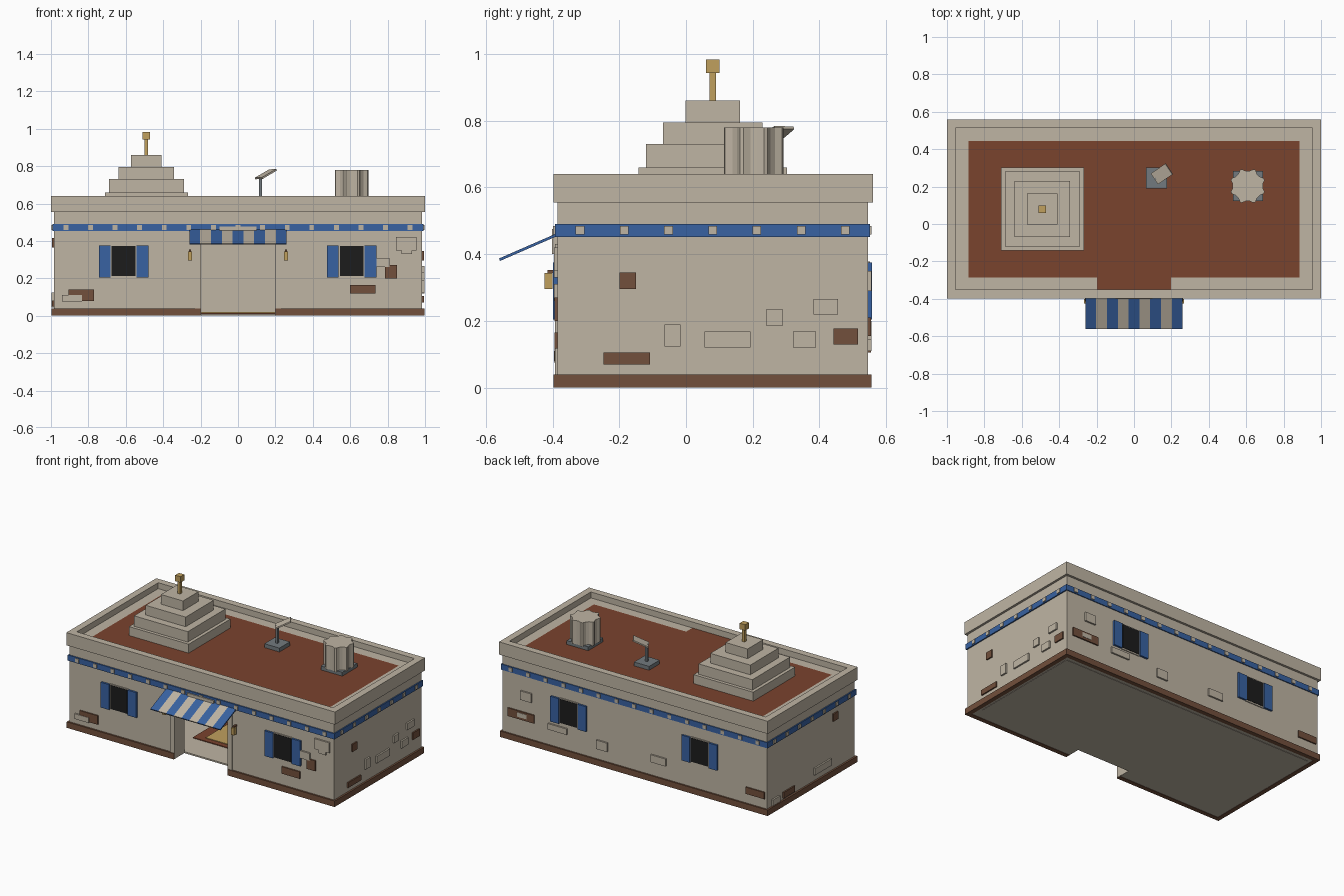
import bpy, bmesh, math
from mathutils import Matrix, Vector

if "Cube" in bpy.data.objects:
    bpy.data.objects.remove(bpy.data.objects["Cube"])

def mat(name, r, g, b):
    m = bpy.data.materials.new(name)
    m.diffuse_color = (r, g, b, 1)
    m.use_nodes = True
    m.node_tree.nodes["Principled BSDF"].inputs["Base Color"].default_value = m.diffuse_color
    return m

STONE = mat("sand_stone", .52, .46, .37)
RUST = mat("rust_roof", .195, .056, .027)
BROWN = mat("brown_brick", .17, .08, .045)
BLUE = mat("blue_paint", .04, .122, .36)
BLACK = mat("dark_glass", .012, .012, .012)
GOLD = mat("gold", .53, .35, .11)
GREY = mat("slate_grey", .17, .195, .21)

def finish(name, bm, material):
    bmesh.ops.recalc_face_normals(bm, faces=bm.faces)
    me = bpy.data.meshes.new(name)
    bm.to_mesh(me)
    bm.free()
    me.materials.append(material)
    ob = bpy.data.objects.new(name, me)
    bpy.context.collection.objects.link(ob)
    return ob

def box(name, x, y, z, material, rot=None):
    """Box from (min, max) ranges, optionally turned about its centre."""
    size = [r[1] - r[0] for r in (x, y, z)]
    mid = Vector([(r[0] + r[1]) / 2 for r in (x, y, z)])
    bm = bmesh.new()
    m = Matrix.Translation(mid) @ (rot or Matrix()) @ Matrix.Diagonal((*size, 1))
    bmesh.ops.create_cube(bm, size=1, matrix=m)
    return finish(name, bm, material)

def cbox(name, c, s, material, rot=None):
    return box(name, *[(c[i] - s[i] / 2, c[i] + s[i] / 2) for i in range(3)], material, rot)

def ring(name, hx, y0, y1, t, z0, z1, material, door=0):
    """Rectangular wall ring; door is the half width of a front opening."""
    def loop(d):
        x, a, b = hx - d, y0 + d, y1 - d
        pts = [(x, a), (x, b), (-x, b), (-x, a)]
        return [(door, a)] + pts + [(-door, a)] if door else pts
    bm = bmesh.new()
    o, i = [[bm.verts.new((*p, z0)) for p in loop(d)] for d in (0, t)]
    n = len(o)
    faces = [bm.faces.new((o[k], o[(k + 1) % n], i[(k + 1) % n], i[k]))
             for k in range(n - 1 if door else n)]
    up = bmesh.ops.extrude_face_region(bm, geom=faces, use_keep_orig=True)["geom"]
    for v in up:
        if isinstance(v, bmesh.types.BMVert):
            v.co.z = z1
    return finish(name, bm, material)

X, F, B, MID = .985, -.385, .545, .08   # wall half width, front, back, centre in y

# Shell
ring("walls", X, F, B, .1, .002, .6, STONE, door=.198)
box("lintel", (-.21, .21), (F, F + .1), (.43, .598), STONE)
ring("plinth", .997, -.397, .556, .03, 0, .04, BROWN, door=.2)
box("floor", (-.95, .95), (F + .1, .5), (0, .01), STONE)
box("roof", (-.96, .96), (-.36, .52), (.57, .6), RUST)
ring("parapet", 1, -.397, .56, .046, .555, .64, STONE)
ring("blue_band", .993, -.393, .551, .03, .452, .49, BLUE)
box("rug_border", (-.27, .27), (-.095, .255), (.009, .015), RUST)
box("rug_centre", (-.2, .2), (-.06, .22), (.014, .019), GOLD)

# Square studs on the band
for k in range(15):
    for y in (-.393, .551):
        cbox("band_stud", ((k - 7) * .1315, y, .472), (.026, .01, .025), STONE)
for k in range(7):
    for x in (-.993, .993):
        cbox("band_stud", (x, MID + (k - 3) * .1325, .472), (.01, .026, .025), STONE)

# Door frame, lanterns and sign plate
for s in (-1, 1):
    box("door_frame", sorted((s * .197, s * .23)), (F - .007, F + .05), (.003, .43), STONE)
    cbox("lantern", (s * .257, -.412, .32), (.022, .024, .048), GOLD)
    cbox("lantern_bracket", (s * .257, -.4, .348), (.012, .03, .01), BROWN)
box("door_plate", (-.1, .1), (-.401, F), (.4, .476), STONE)

# Striped awning
tilt = Matrix.Rotation(math.atan2(.074, .17), 4, 'X')
w = .52 / 9
for k in range(9):
    cbox("awning_stripe", ((k - 4) * w, -.475, .42), (w, .183, .008), STONE if k % 2 else BLUE, tilt)

# Windows with shutters, front and back
for x, y, d in ((-.612, F, -1), (.608, F, -1), (-.488, B, 1), (.488, B, 1)):
    cbox("window_frame", (x, y, .29), (.138, .012, .176), STONE)
    cbox("window_pane", (x, y + d * .004, .292), (.126, .009, .16), BLACK)
    for s in (-1, 1):
        cbox("shutter", (x + s * .101, y + d * .004, .29), (.063, .018, .17), BLUE)

# Exposed bricks: (u min, u max, z min, z max, material) on each side
S, R = STONE, BROWN
front = [(-.905, -.77, .08, .14, R), (-.94, -.835, .075, .11, S), (.6, .735, .118, .165, R),
         (.785, .85, .2, .27, R), (.735, .81, .26, .31, S), (.845, .955, .35, .42, S),
         (.875, .93, .33, .35, S)]
back = [(.765, .845, .29, .35, S), (.745, .94, .155, .21, R), (.8, .87, .17, .2, S),
        (.5, .64, .145, .185, S), (.2, .28, .11, .17, S), (-.235, -.125, .13, .18, S),
        (-.97, -.83, .105, .15, R)]
right = [(-.2, -.15, .295, .345, R), (-.247, -.108, .07, .105, R), (.442, .515, .13, .177, R),
         (-.064, -.016, .124, .19, S), (.056, .194, .12, .168, S), (.24, .29, .186, .235, S),
         (.32, .39, .12, .168, S), (.382, .455, .22, .265, S)]
left = [(-.2, -.15, .365, .415, R), (-.13, .05, .08, .125, S), (.26, .38, .05, .09, R),
        (.42, .5, .045, .085, S)]
for rows, y in ((front, F), (back, B)):
    for a, b, c, d, m in rows:
        t = .009 if m is R else .011
        box("wall_brick", (a, b), (y - t, y + t), (c, d), m)
for rows, x in ((right, X), (left, -X)):
    for a, b, c, d, m in rows:
        t = .009 if m is R else .011
        box("wall_brick", (x - t, x + t), (a, b), (c, d), m)

# Stepped roof pyramid with finial
for h, z0, z1 in ((.222, .598, .66), (.2, .66, .73), (.149, .73, .795), (.082, .795, .86)):
    cbox("pyramid_step", (-.49, MID, (z0 + z1) / 2), (2 * h, 2 * h, z1 - z0), STONE)
cbox("finial_post", (-.49, MID, .9), (.02, .02, .085), GOLD)
cbox("finial_knob", (-.49, MID, .963), (.04, .04, .04), GOLD)

# Tilted panel on a post
cbox("panel_base", (.12, .245, .612), (.112, .112, .028), GREY)
cbox("panel_post", (.12, .245, .68), (.016, .016, .125), GREY)
e1 = Vector((.077, .053, .045))              # up-slope edge
e2 = Vector((.035, -.06, 0))                 # level edge
a1, a2 = e1.normalized(), e2.normalized()
n = a1.cross(a2).normalized()
turn = Matrix((a1, n.cross(a1), n)).transposed().to_4x4()
cbox("panel", (.149, .268, .757), (e1.length, e2.length, .009), STONE, turn)

# Fluted column stump
cbox("column_base", (.61, .203, .612), (.16, .16, .028), GREY)
bm = bmesh.new()
ringv = []
for k in range(8):
    for off, r in ((-.06, .095), (.06, .095), (.27, .081), (.515, .081)):
        a = (k + .5) * math.pi / 4 + off
        ringv.append(bm.verts.new((.608 + r * math.cos(a), .203 + r * math.sin(a), .62)))
cap = bm.faces.new(ringv)
top = bmesh.ops.extrude_face_region(bm, geom=[cap], use_keep_orig=True)["geom"]
for v in top:
    if isinstance(v, bmesh.types.BMVert):
        v.co.z = .78
finish("fluted_column", bm, STONE)
